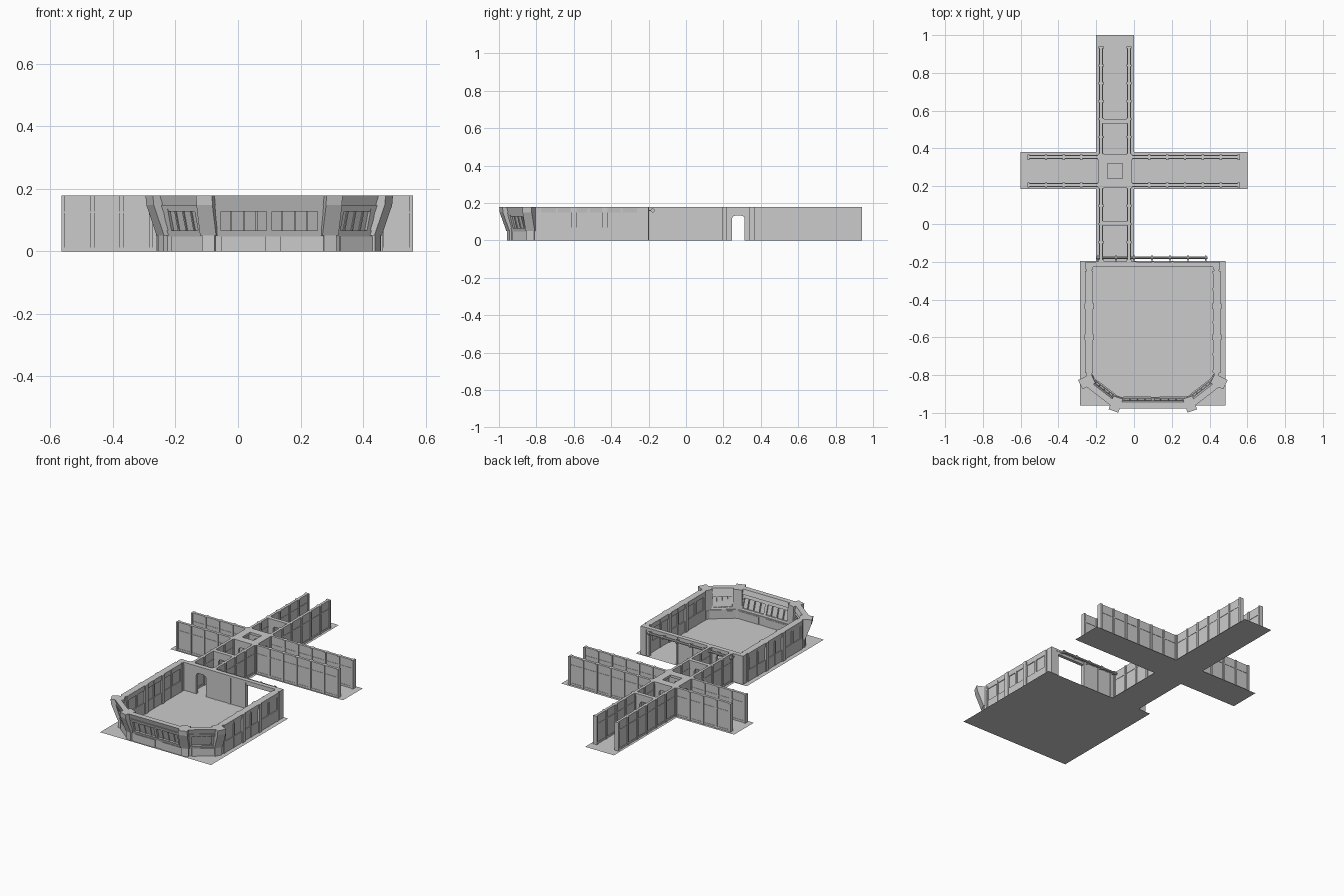
import bpy, bmesh, math
from mathutils import Vector

if "Cube" in bpy.data.objects:
    bpy.data.objects.remove(bpy.data.objects["Cube"])

H = 0.178          # wall height
CX, CY = -0.1, 0.28  # corridor crossing centre


def finish(name, bm):
    bmesh.ops.recalc_face_normals(bm, faces=bm.faces[:])
    me = bpy.data.meshes.new(name)
    bm.to_mesh(me)
    bm.free()
    ob = bpy.data.objects.new(name, me)
    bpy.context.collection.objects.link(ob)
    return ob


def prism(bm, p0, p1, prof, t0=0.0, t1=None):
    """Sweep an (outward, z) profile along p0->p1, from distance t0 to t1."""
    p0, p1 = Vector(p0), Vector(p1)
    u = (p1 - p0).normalized()
    n = Vector((u.y, -u.x))
    t1 = (p1 - p0).length if t1 is None else t1
    rings = []
    for t in (t0, t1):
        b = p0 + u * t
        rings.append([bm.verts.new((b.x + n.x * v, b.y + n.y * v, z)) for v, z in prof])
    bm.faces.new(rings[0])
    bm.faces.new(rings[1])
    for i in range(len(prof)):
        j = (i + 1) % len(prof)
        bm.faces.new((rings[0][i], rings[0][j], rings[1][j], rings[1][i]))


def rect(v0, v1, z0, z1):
    return [(v0, z0), (v1, z0), (v1, z1), (v0, z1)]


def lean(z0, z1, d0, d1):
    o = lambda z: (z - 0.05) * 0.3
    return [(o(z0) + d0, z0), (o(z0) + d1, z0), (o(z1) + d1, z1), (o(z1) + d0, z1)]


def face_object(name, pts):
    bm = bmesh.new()
    bm.faces.new([bm.verts.new((x, y, 0)) for x, y in pts])
    return finish(name, bm)


def corridor_wall(name, p0, p1, posts):
    """Thin wall with posts and panel strips on both sides."""
    bm = bmesh.new()
    length = (Vector(p1) - Vector(p0)).length
    prism(bm, p0, p1, rect(-0.008, 0.008, 0, H))
    prism(bm, p0, p1, rect(-0.010, 0.010, 0, 0.012))
    prism(bm, p0, p1, rect(-0.010, 0.010, 0.122, 0.127))
    for i in range(posts + 1):
        t = 0.006 + (length - 0.012) * i / posts
        prism(bm, p0, p1, rect(-0.014, 0.014, 0, H), t - 0.006, t + 0.006)
    finish(name, bm)


def door_frame(name, p0, p1, depth=0.016):
    """Wall with a round-cornered doorway in its middle."""
    p0, p1 = Vector(p0), Vector(p1)
    u = (p1 - p0).normalized()
    n = Vector((u.y, -u.x))
    L = (p1 - p0).length
    c, hw, top, r = L / 2, 0.034, 0.132, 0.018
    prof = [(0, 0), (0, H), (L, H), (L, 0), (c + hw, 0)]
    for sgn, start in ((1, 0), (-1, 90)):
        for k in range(5):
            a = math.radians(start + k * 22.5)
            prof.append((c + sgn * (hw - r) + r * math.cos(a), top - r + r * math.sin(a)))
    prof.append((c - hw, 0))
    bm = bmesh.new()
    rings = []
    for d in (-depth / 2, depth / 2):
        rings.append([bm.verts.new((*(p0 + u * t + n * d), z)) for t, z in prof])
    bm.faces.new(rings[0])
    bm.faces.new(rings[1])
    for i in range(len(prof)):
        j = (i + 1) % len(prof)
        bm.faces.new((rings[0][i], rings[0][j], rings[1][j], rings[1][i]))
    # raised lintel
    prism(bm, p0, p1, rect(-depth / 2 - 0.004, depth / 2 + 0.004, 0.163, H))
    finish(name, bm)


# Floors
face_object("corridor_floor", [(-0.2, -0.195), (0, -0.195), (0, 0.185), (0.6, 0.185), (0.6, 0.38),
                               (0, 0.38), (0, 1), (-0.2, 1), (-0.2, 0.38), (-0.6, 0.38),
                               (-0.6, 0.185), (-0.2, 0.185)])
face_object("room_floor", [(-0.285, -0.96), (0.485, -0.96), (0.485, -0.195), (-0.285, -0.195)])

# Corridor walls
for s, side in ((-1, "left"), (1, "right")):
    x = CX + s * 0.074
    corridor_wall(f"north_corridor_wall_{side}", (x, 0.36), (x, 0.94), 6)
    corridor_wall(f"south_corridor_wall_{side}", (x, -0.2), (x, 0.2), 4)
    y = CY + s * 0.074
    corridor_wall(f"west_corridor_wall_{side}", (-0.565, y), (-0.18, y), 4)
    corridor_wall(f"east_corridor_wall_{side}", (-0.02, y), (0.56, y), 6)

# Doorways around the crossing and along the long corridor
for i, y in enumerate((0.005, 0.204, 0.356, 0.545)):
    door_frame(f"corridor_door_{i}", (CX - 0.07, y), (CX + 0.07, y))
for i, s in enumerate((-1, 1)):
    door_frame(f"crossing_side_door_{i}", (CX + s * 0.076, CY - 0.07), (CX + s * 0.076, CY + 0.07))

# Crossing ceiling with a square opening
bm = bmesh.new()
for s in (-1, 1):
    prism(bm, (CX - 0.08, CY + s * 0.06), (CX + 0.08, CY + s * 0.06), rect(-0.02, 0.02, 0.163, H))
    prism(bm, (CX + s * 0.06, CY - 0.04), (CX + s * 0.06, CY + 0.04), rect(-0.02, 0.02, 0.163, H))
finish("crossing_ceiling", bm)

# Room side walls
for name, p0, p1 in (("room_left_wall", (-0.255, -0.2), (-0.255, -0.82)),
                     ("room_right_wall", (0.455, -0.82), (0.455, -0.2))):
    bm = bmesh.new()
    prism(bm, p0, p1, rect(-0.032, -0.004, 0, H))
    flip = name == "room_right_wall"
    span = (lambda a, b: (0.62 - b, 0.62 - a)) if flip else (lambda a, b: (a, b))
    prism(bm, p0, p1, rect(-0.037, 0.001, 0, 0.07), *span(0.05, 0.59))
    prism(bm, p0, p1, [(-0.037, 0.148), (0.0, 0.148), (0.004, H), (-0.037, H)], *span(0.05, 0.59))
    prism(bm, p0, p1, rect(-0.037, 0.001, 0, H), *span(0.0, 0.04))
    for t in (0.055, 0.145, 0.235, 0.32, 0.40, 0.49, 0.58):
        prism(bm, p0, p1, rect(-0.039, 0.003, 0, H), *span(t - 0.006, t + 0.006))
    for t in (0.235, 0.40):
        prism(bm, p0, p1, rect(-0.043, 0.008, 0, H), *span(t - 0.014, t + 0.014))
    finish(name, bm)

# Room back wall: doorway, solid panels, wide opening with a beam over it
door_frame("room_back_door", (-0.2, -0.213), (0.0, -0.213), 0.02)
bm = bmesh.new()
b0, b1 = (-0.23, -0.213), (0.43, -0.213)
for a, b, z in ((0, 0.03, 0), (0.23, 0.44, 0), (0.44, 0.63, 0.148), (0.63, 0.66, 0)):
    prism(bm, b0, b1, rect(-0.01, 0.01, z, H), a, b)
for t in (0.236, 0.33, 0.434):
    prism(bm, b0, b1, rect(-0.014, 0.014, 0, H), t - 0.006, t + 0.006)
prism(bm, b0, b1, rect(-0.012, 0.015, 0.165, H))
finish("room_back_wall", bm)

# Overhead pipe behind the back wall
bm = bmesh.new()
q0, q1 = (-0.2, -0.178), (0.39, -0.178)
octo = lambda r: [(r * math.cos(math.radians(22.5 + 45 * k)), 0.16 + r * math.sin(math.radians(22.5 + 45 * k)))
                  for k in range(8)]
prism(bm, q0, q1, octo(0.007))
for k in range(7):
    t = 0.01 + 0.095 * k
    prism(bm, q0, q1, octo(0.011), t - 0.005, t + 0.005)
    prism(bm, q0, q1, rect(0.0, 0.027, 0.157, 0.163), t - 0.003, t + 0.003)
finish("overhead_pipe", bm)

# Leaning window bay at the front: low wall, sill, header, glass and mullions
A, B, C, D = (-0.232, -0.825), (-0.09, -0.935), (0.29, -0.935), (0.432, -0.825)
for name, p0, p1, panes in (("bay_left", A, B, 4), ("bay_front", B, C, 8), ("bay_right", C, D, 4)):
    L = (Vector(p1) - Vector(p0)).length
    bm = bmesh.new()
    prism(bm, p0, p1, rect(-0.02, 0.012, 0, 0.055))
    for k in range(2 if panes == 8 else 1):
        w = L / (2 if panes == 8 else 1)
        prism(bm, p0, p1, rect(-0.022, 0.017, 0.0, 0.048), k * w + 0.035, (k + 1) * w - 0.01)
    prism(bm, p0, p1, lean(0.048, 0.066, -0.016, 0.014))
    prism(bm, p0, p1, lean(0.128, 0.148, -0.022, 0.008))
    prism(bm, p0, p1, lean(0.148, H, -0.03, 0.003))
    finish(name + "_frame", bm)
    bm = bmesh.new()
    prism(bm, p0, p1, lean(0.06, 0.135, -0.008, -0.002))
    finish(name + "_glass", bm)
    bm = bmesh.new()
    for k in range(panes + 1):
        t = 0.027 + (L - 0.054) * k / panes
        w = 0.009 if k in (0, panes) or (panes == 8 and k == 4) else 0.0025
        d = 0.01 if w > 0.005 else 0.003
        prism(bm, p0, p1, lean(0.06, 0.135, -0.016, d), t - w, t + w)
    finish(name + "_mullions", bm)

# Leaning corner pillars on small footings
for i, (p, n) in enumerate(((A, (-0.9, -0.44)), (B, (-0.32, -0.95)), (C, (0.32, -0.95)), (D, (0.9, -0.44)))):
    n = Vector(n).normalized()
    u = Vector((-n.y, n.x)) * 0.027
    bm = bmesh.new()
    prism(bm, Vector(p) - u, Vector(p) + u, [(-0.022, 0.05), (0.018, 0.05), (0.055, 0.148), (0.058, H), (-0.018, H)])
    prism(bm, Vector(p) - u * 0.8, Vector(p) + u * 0.8, rect(-0.025, 0.017, 0, 0.052))
    finish(f"corner_pillar_{i}", bm)
